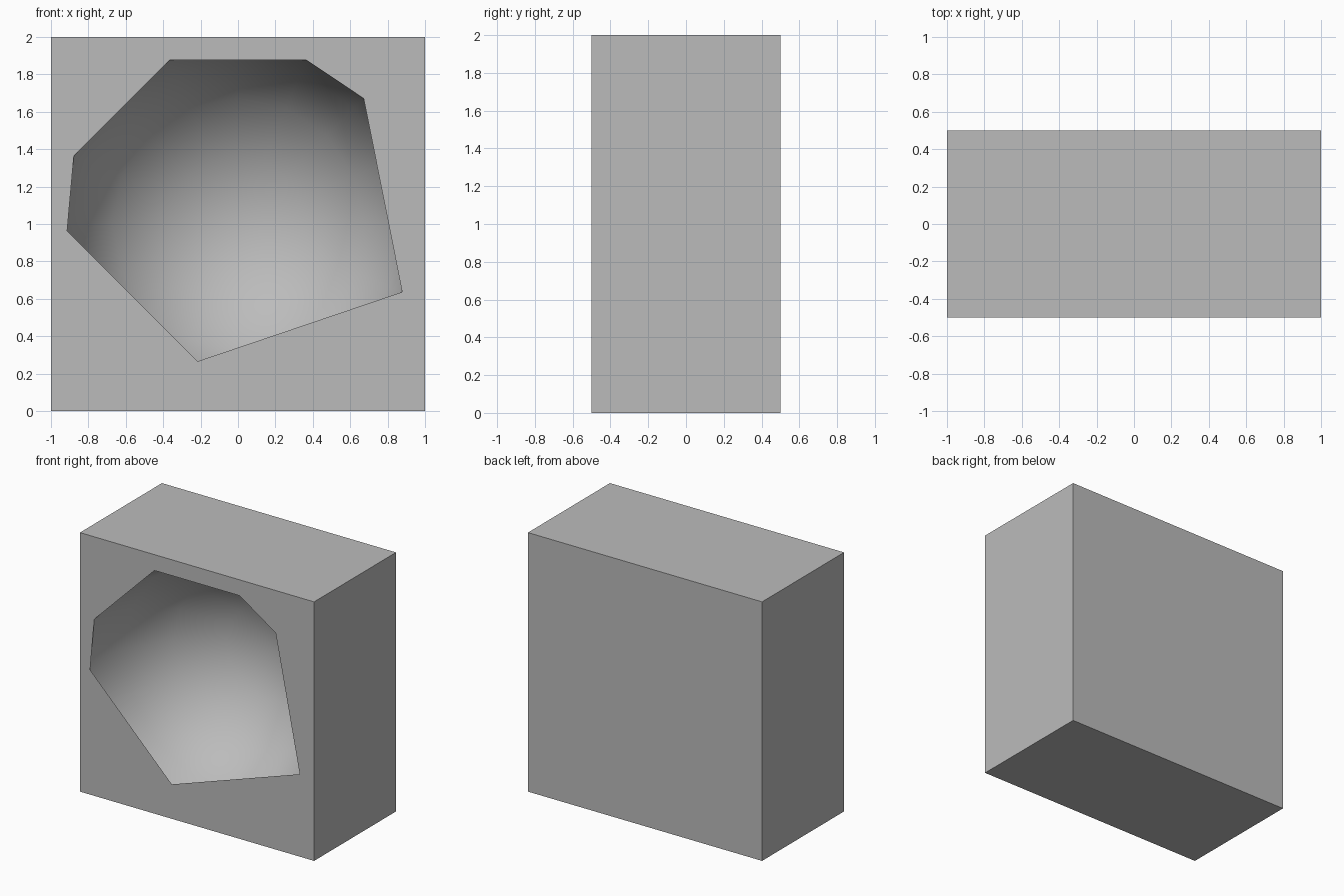
import bpy, bmesh
from math import cos, sin, radians
from mathutils import Matrix, Vector
from mathutils.geometry import intersect_line_line_2d

cube = bpy.data.objects.get("Cube")
if cube:
    bpy.data.objects.remove(cube, do_unlink=True)

RADIUS = 0.95   # bowl radius
FRONT = -0.5    # front plane
MID = 1.0       # height of the bowl centre
COLOUR = (0.5, 0.5, 0.5, 1)

grey = bpy.data.materials.new("plain_grey")
grey.use_nodes = True
grey.diffuse_color = COLOUR
grey.node_tree.nodes["Principled BSDF"].inputs["Base Color"].default_value = COLOUR


def add_object(name, bm):
    mesh = bpy.data.meshes.new(name)
    bm.to_mesh(mesh)
    bm.free()
    mesh.materials.append(grey)
    obj = bpy.data.objects.new(name, mesh)
    bpy.context.collection.objects.link(obj)


def on_circle(degrees):
    return Vector((cos(radians(degrees)), sin(radians(degrees)))) * RADIUS


# Opening outline: chords of the bowl rim, trimmed by lines to the lower corner
corner = Vector((-1, -1))
left, right = on_circle(157.5), on_circle(-22.5)
chord = on_circle(180), on_circle(270)
outline = [on_circle(a) for a in (112.5, 67.5, 45)] + [
    right,
    intersect_line_line_2d(right, corner, *chord),
    intersect_line_line_2d(left, corner, *chord),
    left,
]

# Block: a box whose front is refilled around the opening
bm = bmesh.new()
bmesh.ops.create_cube(bm, size=1, matrix=Matrix.Translation((0, 0, MID)) @ Matrix.Diagonal((2, 1, 2, 1)))
bm.normal_update()
front = next(f for f in bm.faces if f.normal.y < -0.9)
border = list(front.edges)
bmesh.ops.delete(bm, geom=[front], context='FACES_ONLY')
ring = [bm.verts.new((p.x, FRONT, p.y + MID)) for p in outline]
border += [bm.edges.new((ring[i - 1], ring[i])) for i in range(len(ring))]
bmesh.ops.triangle_fill(bm, use_beauty=True, edges=border, normal=(0, -1, 0))
for f in bm.faces:
    f.normal_update()
    if abs(f.calc_center_median().y - FRONT) < 0.001 and f.normal.y > 0:
        f.normal_flip()
add_object("block", bm)

# Bowl: half a sphere sunk into the block, facing inwards
bm = bmesh.new()
bmesh.ops.create_uvsphere(bm, u_segments=16, v_segments=8, radius=RADIUS,
                          matrix=Matrix.Rotation(radians(90), 4, 'X'))
bmesh.ops.delete(bm, geom=[v for v in bm.verts if v.co.y < -0.001], context='VERTS')
bmesh.ops.reverse_faces(bm, faces=bm.faces[:])
bmesh.ops.translate(bm, verts=bm.verts[:], vec=(0, FRONT, MID))
for f in bm.faces:
    f.smooth = True
add_object("bowl", bm)
